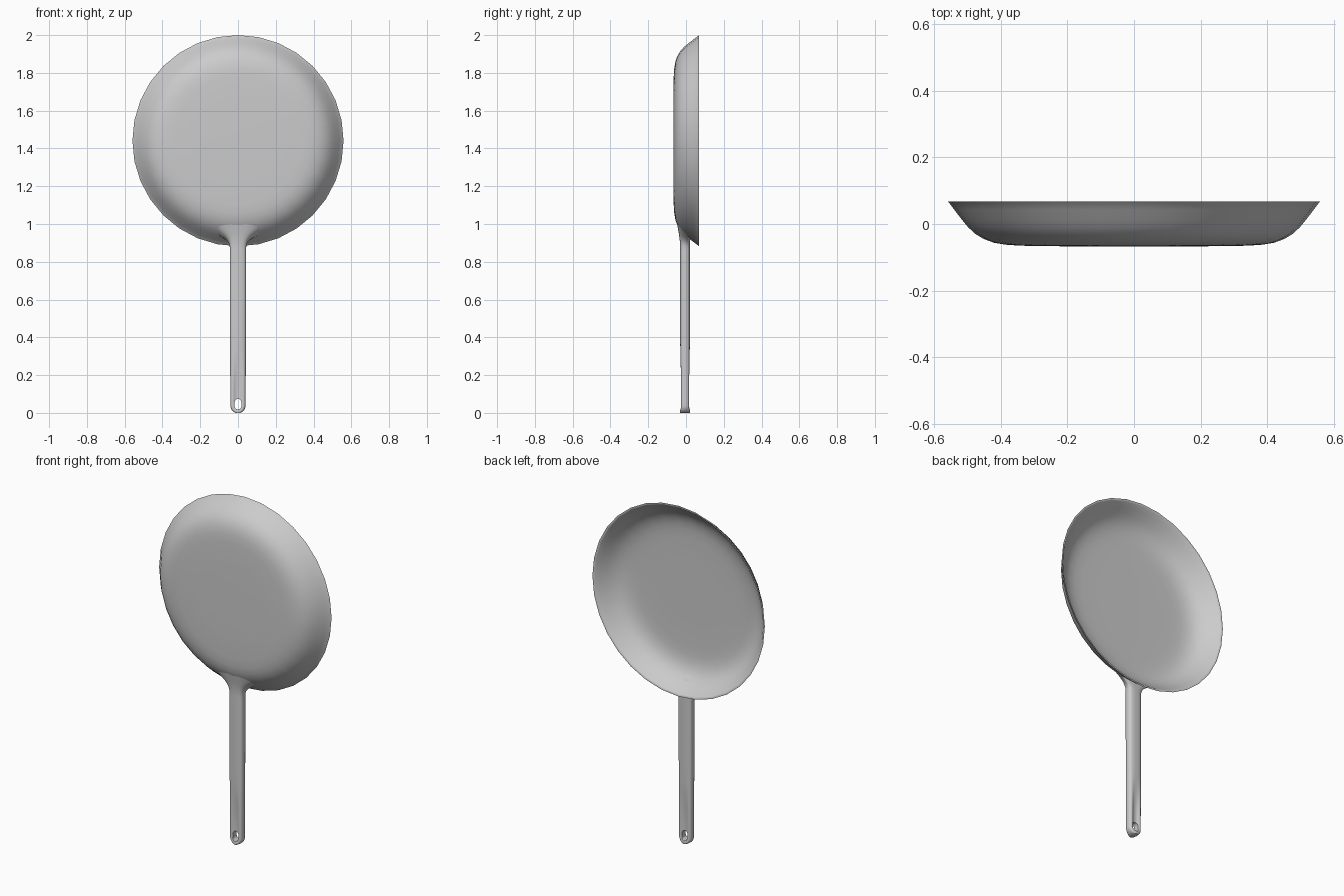
import bpy, bmesh, math

if "Cube" in bpy.data.objects:
    bpy.data.objects.remove(bpy.data.objects["Cube"])

CZ = 1.441  # height of the pan centre


def loft(name, rings):
    """Skin a list of equal-length point rings and cap both ends."""
    bm = bmesh.new()
    vs = [[bm.verts.new(p) for p in ring] for ring in rings]
    n = len(rings[0])
    for a, b in zip(vs, vs[1:]):
        for i in range(n):
            j = (i + 1) % n
            bm.faces.new((a[i], a[j], b[j], b[i]))
    bm.faces.new(vs[0])
    bm.faces.new(vs[-1])
    bmesh.ops.recalc_face_normals(bm, faces=bm.faces)
    me = bpy.data.meshes.new(name)
    bm.to_mesh(me)
    bm.free()
    ob = bpy.data.objects.new(name, me)
    bpy.context.collection.objects.link(ob)
    return ob


def smooth(ob, angle):
    bpy.ops.object.select_all(action='DESELECT')
    ob.select_set(True)
    bpy.context.view_layer.objects.active = ob
    bpy.ops.object.shade_smooth_by_angle(angle=math.radians(angle))


# Pan: revolved (radius, y) wall profile, outside then inside
outer = [(0.2, -0.067), (0.34, -0.065), (0.385, -0.062), (0.42, -0.056),
         (0.45, -0.045), (0.475, -0.03), (0.497, -0.01), (0.515, 0.012),
         (0.538, 0.042), (0.556, 0.066), (0.559, 0.068)]
inner = [(0.551, 0.068), (0.546, 0.064), (0.526, 0.04), (0.503, 0.012),
         (0.483, -0.008), (0.462, -0.024), (0.437, -0.036), (0.408, -0.045),
         (0.37, -0.05), (0.32, -0.052), (0.2, -0.053)]
SEG = 32
pan = loft("pan", [[(r * math.sin(2 * math.pi * i / SEG), y,
                     CZ + r * math.cos(2 * math.pi * i / SEG))
                    for i in range(SEG)] for r, y in outer + inner])
smooth(pan, 40)


def wall_radius(y):
    for (r0, y0), (r1, y1) in zip(outer, outer[1:]):
        if y0 <= y <= y1:
            return r0 + (r1 - r0) * (y - y0) / (y1 - y0)
    return outer[-1][0]


# Handle: rounded sections with a shallow groove towards the hanging hole
def section(w, y0, y1, groove=0.0, n=32):
    pts = []
    for i in range(n):
        a = 2 * math.pi * (i + 0.5) / n
        c, s = math.cos(a), math.sin(a)
        x = w * math.copysign(abs(c) ** 0.75, c)
        h = math.copysign(abs(s) ** 0.6, s)
        y = (y0 + y1) / 2 + (y1 - y0) / 2 * h
        y -= math.copysign(groove * math.exp(-(x / 0.021) ** 4), s)
        pts.append((x, y))
    return pts


def groove_at(z):
    t = max(0.0, min(1.0, (0.38 - z) / 0.28)) * min(1.0, max(0.0, (z - 0.012) / 0.03))
    return 0.013 * t * t * (3 - 2 * t)


rings = []
Y0, Y1 = -0.031, 0.021
R = 0.04
for k in range(8):
    a = math.radians(18 + 72 * k / 7)
    z = R * (1 - math.cos(a)) - R * (1 - math.cos(math.radians(18)))
    rings.append([(x, y, z) for x, y in section(R * math.sin(a), Y0, Y1, groove_at(z))])
for z in (0.06, 0.09, 0.12, 0.16, 0.2, 0.24, 0.28, 0.32, 0.37, 0.45, 0.6, 0.75, 0.85):
    w = 0.04 + 0.003 * min(1, z / 0.5)
    rings.append([(x, y, z) for x, y in section(w, Y0, Y1, groove_at(z))])

# Flare that blends the handle onto the pan wall
for k in range(1, 10):
    t = k / 9
    ring = []
    for x, y in section(0.043 + 0.075 * t ** 4, Y0 - 0.017 * t ** 3, Y1):
        z_wall = CZ + 0.004 - math.sqrt(wall_radius(y) ** 2 - x * x)
        ring.append((x, y, 0.85 + (z_wall - 0.85) * t))
    rings.append(ring)
handle = loft("handle", rings)

# Hanging hole cut through the handle end
hole = []
for i in range(24):
    a = 2 * math.pi * (i + 0.5) / 24
    s = math.sin(a)
    hole.append((0.018 * math.cos(a), 0.046 + 0.018 * s + math.copysign(0.01, s)))
cutter = loft("hole_cutter", [[(x, y, z) for x, z in hole] for y in (-0.1, 0.1)])
cutter.hide_render = True
mod = handle.modifiers.new("hole", 'BOOLEAN')
mod.operation = 'DIFFERENCE'
mod.object = cutter
mod.solver = 'EXACT'
bpy.context.view_layer.objects.active = handle
bpy.ops.object.modifier_apply(modifier="hole")
bpy.data.objects.remove(cutter)
smooth(handle, 45)
